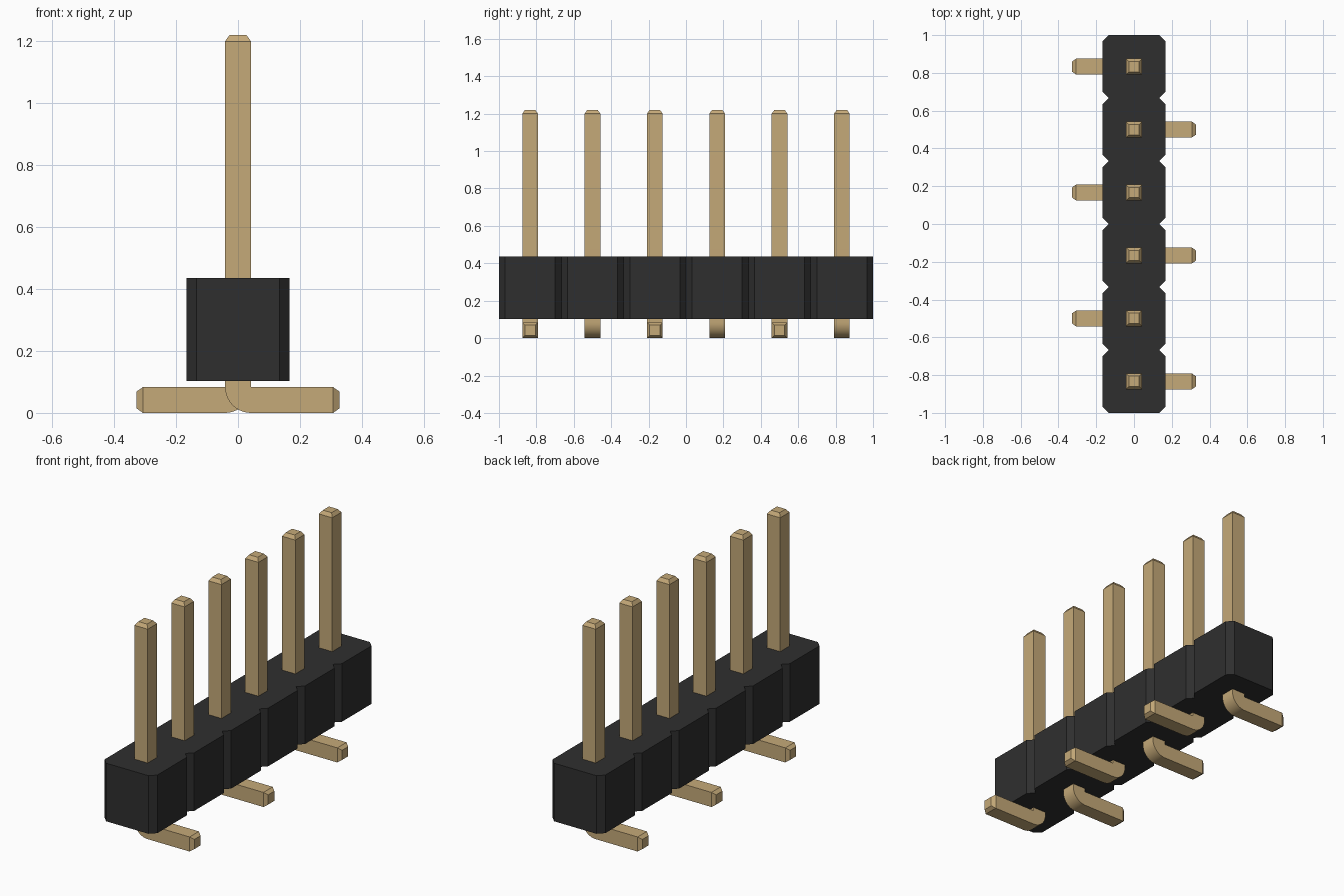
import bpy, bmesh, math

if "Cube" in bpy.data.objects:
    bpy.data.objects.remove(bpy.data.objects["Cube"])

COUNT, PITCH = 6, 1 / 3
HALF_W, CHAMFER = 0.167, 0.033      # housing half width and notch size
BODY_Z = (0.103, 0.435)
PIN = 0.0417                        # pin half thickness
TIP = 0.02                          # bevel on the pin ends


def material(name, color):
    m = bpy.data.materials.new(name)
    m.use_nodes = True
    m.diffuse_color = color
    m.node_tree.nodes["Principled BSDF"].inputs["Base Color"].default_value = color
    return m


def prism(name, outline, offset, mat, tips=()):
    """Extrude an outline by an offset; bevel end faces that point along a tip direction."""
    bm = bmesh.new()
    face = bm.faces.new([bm.verts.new(p) for p in outline])
    ext = bmesh.ops.extrude_face_region(bm, geom=[face], use_keep_orig=True)
    moved = [v for v in ext["geom"] if isinstance(v, bmesh.types.BMVert)]
    bmesh.ops.translate(bm, verts=moved, vec=offset)
    bmesh.ops.recalc_face_normals(bm, faces=bm.faces[:])
    for axis, sign, level in tips:
        ends = [f for f in bm.faces if f.normal[axis] * sign > 0.99
                and abs(f.calc_center_median()[axis] - level) < 1e-4]
        bmesh.ops.inset_individual(bm, faces=ends, thickness=TIP, depth=TIP)
    mesh = bpy.data.meshes.new(name)
    bm.to_mesh(mesh)
    bm.free()
    mesh.materials.append(mat)
    obj = bpy.data.objects.new(name, mesh)
    bpy.context.collection.objects.link(obj)
    return obj


black = material("black plastic", (0.028, 0.028, 0.028, 1))
gold = material("pale gold metal", (0.56, 0.40, 0.19, 1))

# Housing: a row of blocks with chamfered corners, joined at the notches
side = []
for i in range(COUNT):
    y0 = -1 + i * PITCH
    side += [(HALF_W - CHAMFER, y0), (HALF_W, y0 + CHAMFER),
             (HALF_W, y0 + PITCH - CHAMFER)]
side.append((HALF_W - CHAMFER, 1))
outline = side + [(-x, y) for x, y in reversed(side)]
prism("housing", [(x, y, BODY_Z[0]) for x, y in outline],
      (0, 0, BODY_Z[1] - BODY_Z[0]), black)

# Pins: upright posts with a rounded heel and feet on alternating sides
POST_TOP, FOOT_END, STEPS = 1.2, 0.307, 10
for i in range(COUNT):
    s = 1 if i % 2 == 0 else -1
    y = -1 + (i + 0.5) * PITCH
    profile = [(PIN, POST_TOP), (-PIN, POST_TOP)]
    for k in range(STEPS + 1):
        a = math.pi + k / STEPS * math.pi / 2
        profile.append((PIN + 2 * PIN * math.cos(a), 2 * PIN + 2 * PIN * math.sin(a)))
    profile += [(FOOT_END, 0), (FOOT_END, 2 * PIN), (PIN, 2 * PIN)]
    pin = prism(f"pin_{i + 1}", [(s * x, y - PIN, z) for x, z in profile],
                (0, 2 * PIN, 0), gold,
                tips=[(2, 1, POST_TOP), (0, s, s * FOOT_END)])
    bpy.ops.object.select_all(action="DESELECT")
    pin.select_set(True)
    bpy.context.view_layer.objects.active = pin
    bpy.ops.object.shade_smooth_by_angle(angle=math.radians(30))
